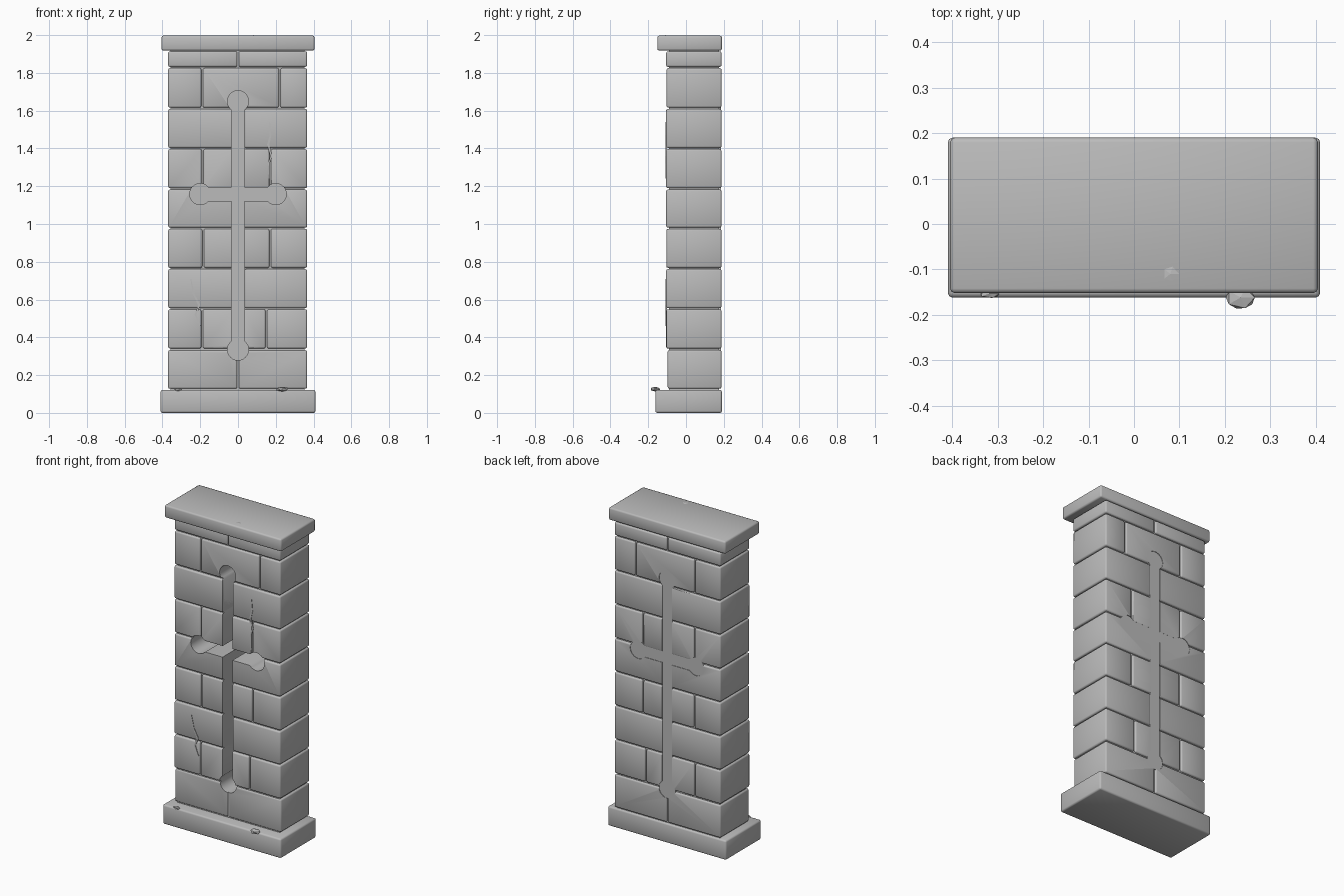
import bpy, bmesh, math, random
from mathutils import Vector

if "Cube" in bpy.data.objects:
    bpy.data.objects.remove(bpy.data.objects["Cube"])

random.seed(4)
stone = bpy.data.materials.new("grey_stone")
stone.diffuse_color = (0.5, 0.5, 0.5, 1)
stone.use_nodes = True
stone.node_tree.nodes["Principled BSDF"].inputs["Base Color"].default_value = stone.diffuse_color


def add_object(name, bm):
    bmesh.ops.recalc_face_normals(bm, faces=bm.faces)
    me = bpy.data.meshes.new(name)
    bm.to_mesh(me)
    bm.free()
    me.materials.append(stone)
    ob = bpy.data.objects.new(name, me)
    bpy.context.collection.objects.link(ob)
    return ob


def block(name, x0, x1, y0, y1, z0, z1, bevel=0.0):
    bm = bmesh.new()
    bmesh.ops.create_cube(bm, size=1)
    for v in bm.verts:
        v.co = Vector(((x0 + x1) / 2 + v.co.x * (x1 - x0),
                       (y0 + y1) / 2 + v.co.y * (y1 - y0),
                       (z0 + z1) / 2 + v.co.z * (z1 - z0)))
    if bevel:
        bmesh.ops.bevel(bm, geom=bm.edges[:], offset=bevel, segments=2,
                        profile=0.5, affect='EDGES')
    return add_object(name, bm)


def prism(name, outline, y0, y1):
    """Extrude an (x, z) outline along y."""
    bm = bmesh.new()
    face = bm.faces.new([bm.verts.new((x, y0, z)) for x, z in outline])
    ext = bmesh.ops.extrude_face_region(bm, geom=[face])
    bmesh.ops.translate(bm, vec=(0, y1 - y0, 0),
                        verts=[g for g in ext["geom"] if isinstance(g, bmesh.types.BMVert)])
    return add_object(name, bm)


def cross_outline(half, radius, arms, cz):
    """Cross with a round end on each arm (right, up, left, down)."""
    pts = []
    for k, length in enumerate(arms):
        c, s = (1, 0, -1, 0)[k], (0, 1, 0, -1)[k]
        a = math.pi - math.asin(half / radius)
        local = [(half, -half)]
        for i in range(21):
            t = -a + 2 * a * i / 20
            local.append((length + radius * math.cos(t), radius * math.sin(t)))
        pts += [(x * c - y * s, x * s + y * c + cz) for x, y in local]
    return pts


# Plinth and capstone
block("base_slab", -0.41, 0.41, -0.162, 0.19, 0.0, 0.122, 0.01)
block("cap_slab", -0.405, 0.405, -0.152, 0.19, 1.918, 1.997, 0.01)

# Brick courses: bottom, top, vertical joints
courses = [
    (0.128, 0.332, (0.0,)),
    (0.341, 0.548, (-0.19, 0.15)),
    (0.555, 0.761, (0.03,)),
    (0.768, 0.974, (-0.185, 0.17)),
    (0.981, 1.182, (0.0,)),
    (1.190, 1.396, (-0.187, 0.17)),
    (1.403, 1.609, (0.03,)),
    (1.616, 1.825, (-0.19, 0.22)),
    (1.832, 1.914, (0.0,)),
]
walls = [block("mortar_core", -0.358, 0.353, -0.09, 0.176, 0.1, 1.93)]
for z0, z1, joints in courses:
    xs = [-0.37, *joints, 0.366]
    for i, (a, b) in enumerate(zip(xs, xs[1:])):
        left = a + (0.004 if i else 0)
        right = b - (0.004 if i < len(xs) - 2 else 0)
        front = -0.097 if z0 < 0.2 else -0.104 + random.uniform(-0.002, 0.002)
        walls.append(block("brick", left, right, front, 0.188, z0, z1, 0.009))

# Cross-shaped arrow slit cut through the bricks
arms = (0.2, 0.492, 0.2, 0.823)
cutter = prism("slit_cutter", cross_outline(0.035, 0.056, arms, 1.158), -0.4, 0.4)
cutter.hide_render = True
for ob in walls:
    mod = ob.modifiers.new("slit", 'BOOLEAN')
    mod.object = cutter
    mod.operation = 'DIFFERENCE'
    mod.solver = 'EXACT'
deps = bpy.context.evaluated_depsgraph_get()
for ob in walls:
    cut = bpy.data.meshes.new_from_object(ob.evaluated_get(deps))
    ob.modifiers.clear()
    ob.data = cut
bpy.data.objects.remove(cutter)

# Panel closing the slit at the back
prism("slit_back_panel", cross_outline(0.035, 0.056, arms, 1.158), 0.176, 0.185)


# Raised hairline cracks on the front
def crack(name, path):
    n = len(path) - 1
    width = [0.002 + 0.004 * math.sin(math.pi * i / n) for i in range(n + 1)]
    outline = [(x - w, z) for (x, z), w in zip(path, width)]
    outline += [(x + w, z) for (x, z), w in reversed(list(zip(path, width)))]
    prism(name, outline, -0.108, -0.1)


crack("upper_crack", [(0.168, 1.54), (0.172, 1.47), (0.16, 1.42), (0.176, 1.36),
                      (0.164, 1.32), (0.166, 1.24)])
crack("lower_crack", [(-0.25, 0.71), (-0.235, 0.63), (-0.205, 0.57), (-0.225, 0.52),
                      (-0.2, 0.46)])


# Loose stone chips
def chip(name, loc, size):
    bm = bmesh.new()
    bmesh.ops.create_icosphere(bm, subdivisions=1, radius=1)
    for v in bm.verts:
        v.co = Vector(loc) + Vector(v.co[i] * size[i] for i in range(3)) * random.uniform(0.88, 1.05)
    add_object(name, bm)


chip("large_chip", (0.235, -0.162, 0.126), (0.036, 0.028, 0.014))
chip("small_chip", (-0.318, -0.153, 0.122), (0.024, 0.011, 0.01))
chip("cap_chip", (0.08, -0.11, 1.994), (0.022, 0.024, 0.006))

# Smooth rounded edges while keeping the corners crisp
for ob in bpy.context.collection.objects:
    ob.select_set("chip" not in ob.name and "crack" not in ob.name)
    bpy.context.view_layer.objects.active = ob
bpy.ops.object.shade_smooth_by_angle(angle=math.radians(50))
